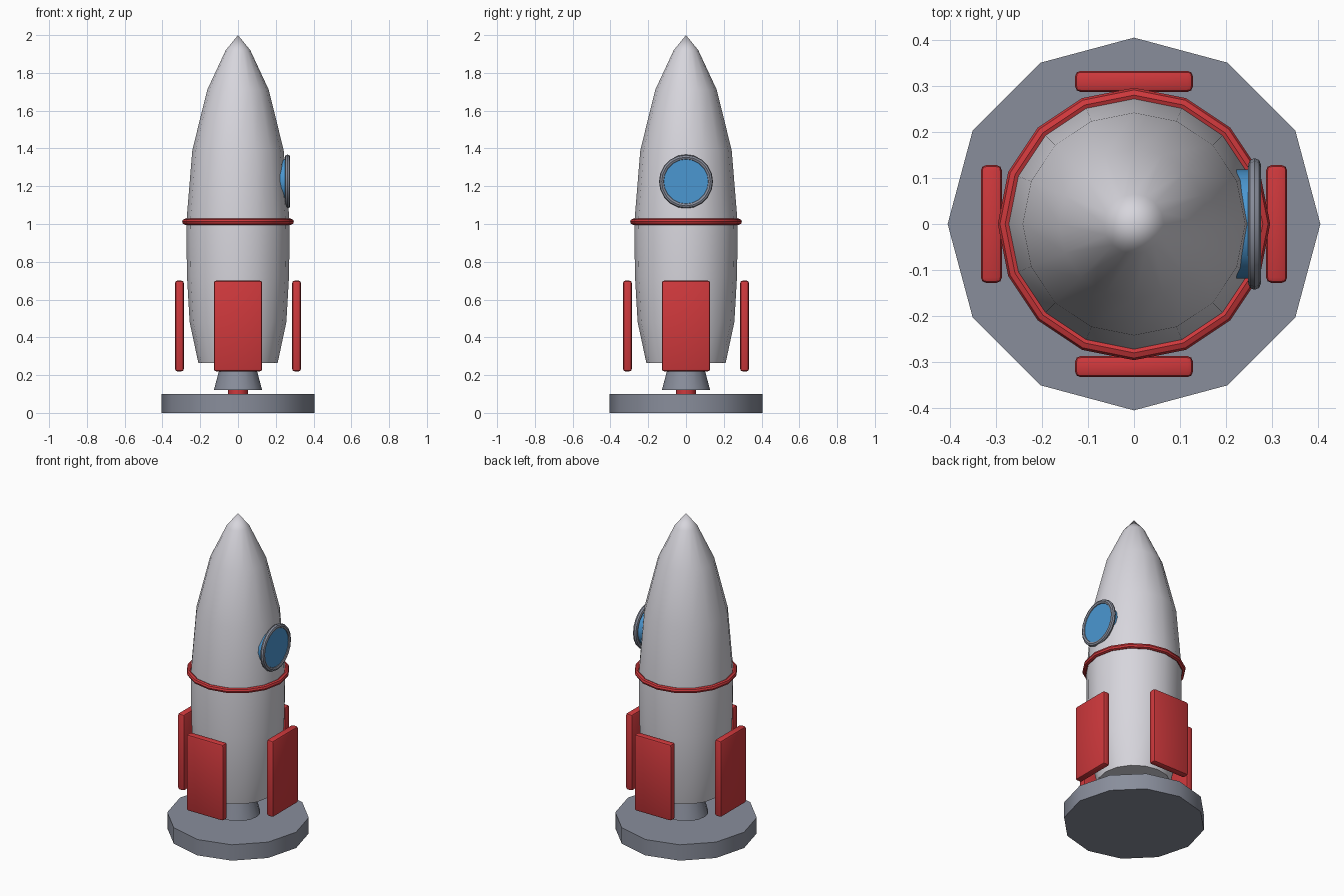
import bpy, bmesh, math
from mathutils import Matrix

cube = bpy.data.objects.get("Cube")
if cube:
    bpy.data.objects.remove(cube, do_unlink=True)


def material(name, rgb):
    m = bpy.data.materials.new(name)
    m.use_nodes = True
    col = (*rgb, 1)
    m.diffuse_color = col
    m.node_tree.nodes["Principled BSDF"].inputs["Base Color"].default_value = col
    return m


WHITE = material("hull white", (0.68, 0.67, 0.72))
GREY = material("metal grey", (0.25, 0.27, 0.33))
RED = material("trim red", (0.62, 0.04, 0.045))
BLUE = material("glass blue", (0.07, 0.31, 0.64))


def finish(name, bm, mat, angle=40):
    bmesh.ops.recalc_face_normals(bm, faces=bm.faces)
    me = bpy.data.meshes.new(name)
    bm.to_mesh(me)
    bm.free()
    me.materials.append(mat)
    ob = bpy.data.objects.new(name, me)
    bpy.context.collection.objects.link(ob)
    bpy.ops.object.select_all(action="DESELECT")
    ob.select_set(True)
    bpy.context.view_layer.objects.active = ob
    bpy.ops.object.shade_smooth_by_angle(angle=math.radians(angle))
    return ob


def lathe(name, profile, sides, mat, closed=False, place=None):
    """Revolve (radius, height) points round z; open profiles get end caps."""
    bm = bmesh.new()
    rings = []
    for r, z in profile:
        if r == 0:
            rings.append([bm.verts.new((0, 0, z))] * sides)
        else:
            rings.append([bm.verts.new((r * math.cos(a), r * math.sin(a), z))
                          for a in (math.tau * i / sides for i in range(sides))])
    pairs = list(zip(rings, rings[1:] + rings[:1])) if closed else list(zip(rings, rings[1:]))
    for lo, hi in pairs:
        for i in range(sides):
            j = (i + 1) % sides
            bm.faces.new(dict.fromkeys((lo[i], lo[j], hi[j], hi[i])))
    if not closed:
        for (r, _), ring in zip((profile[0], profile[-1]), (rings[0], rings[-1])):
            if r > 0:
                bm.faces.new(ring)
    if place:
        bm.transform(place)
    return finish(name, bm, mat)


def hoop(name, radius, tube, sides, mat, place):
    section = [(radius + tube * math.cos(a), tube * math.sin(a))
               for a in (math.tau * i / 8 for i in range(8))]
    return lathe(name, section, sides, mat, True, place)


# Launch pad, exhaust pipe and nozzle
lathe("launch_pad", [(0.405, 0), (0.405, 0.1)], 12, GREY)
lathe("exhaust_pipe", [(0.052, 0.09), (0.052, 0.2)], 12, RED)
lathe("nozzle", [(0.128, 0.12), (0.085, 0.28)], 16, GREY)

# Hull with pointed nose
lathe("hull", [(0.21, 0.265), (0.256, 0.48), (0.27, 0.72), (0.274, 1.0), (0.242, 1.39),
               (0.163, 1.71), (0.065, 1.92), (0, 2.0)], 16, WHITE)
hoop("waist_band", 0.28, 0.016, 16, RED, Matrix.Translation((0, 0, 1.012)))

# Porthole on the left side
side = Matrix.Translation((0.262, 0, 1.225)) @ Matrix.Rotation(math.pi / 2, 4, "Y")
hoop("porthole_rim", 0.129, 0.014, 20, GREY, side)
lathe("porthole_glass", [(0.118, -0.05), (0.118, 0.006)], 20, BLUE, place=side)

# Four rounded fin plates
for i, where in enumerate(("left", "back", "right", "front")):
    bm = bmesh.new()
    bmesh.ops.create_cube(bm, size=1)
    bm.transform(Matrix.Diagonal((0.046, 0.256, 0.48, 1)))
    bmesh.ops.bevel(bm, geom=bm.edges[:], offset=0.012, segments=2,
                    profile=0.5, affect="EDGES")
    bm.transform(Matrix.Rotation(i * math.pi / 2, 4, "Z") @ Matrix.Translation((0.31, 0, 0.46)))
    finish("fin_" + where, bm, RED)
